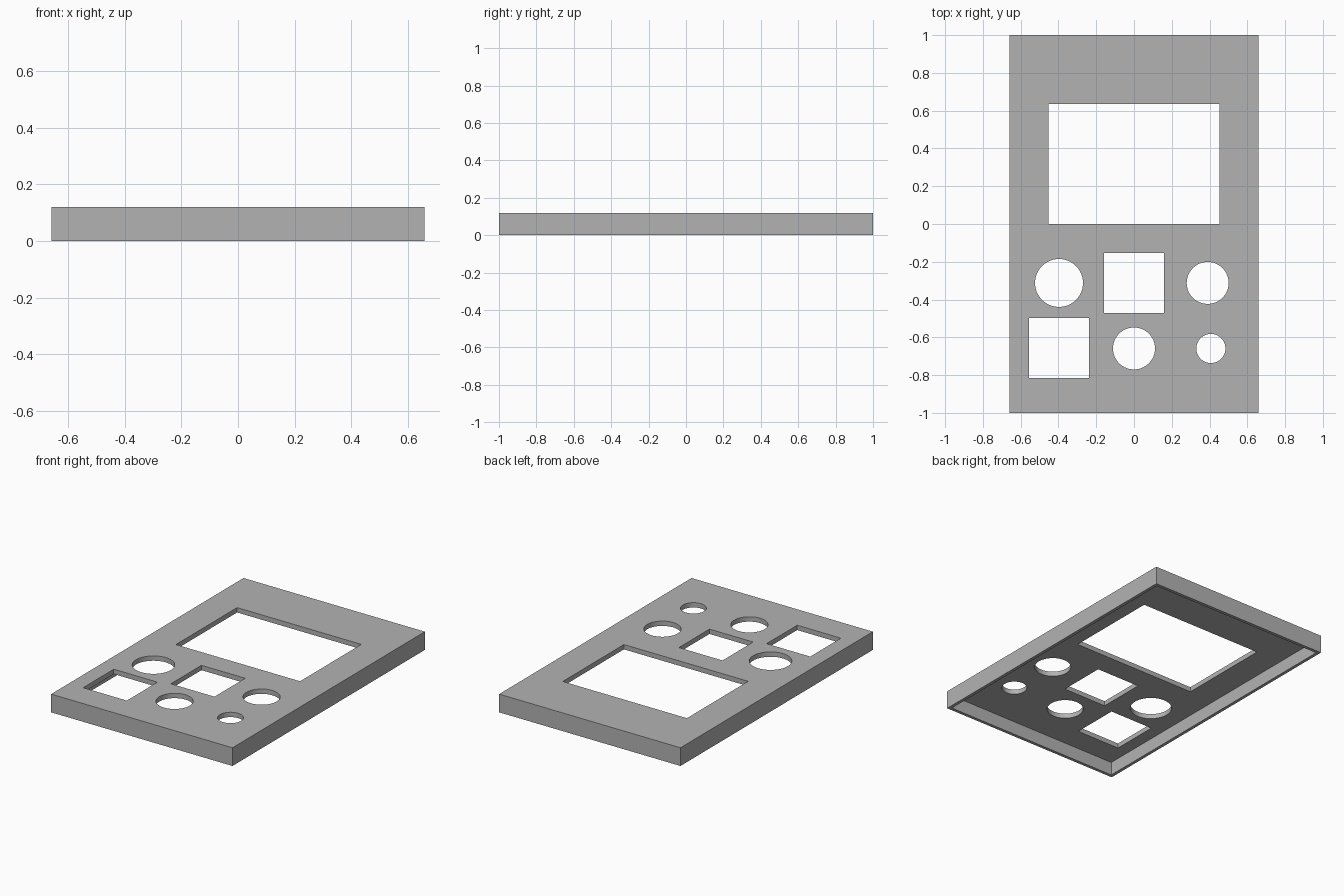
import bpy
import math

if "Cube" in bpy.data.objects:
    bpy.data.objects.remove(bpy.data.objects["Cube"])

W, L, H = 1.32, 2.0, 0.12      # outer size
PLATE, WALL = 0.032, 0.021     # face plate and side wall thickness

grey = bpy.data.materials.new("plain grey")
grey.diffuse_color = (0.45, 0.45, 0.45, 1)
grey.use_nodes = True
grey.node_tree.nodes["Principled BSDF"].inputs["Base Color"].default_value = grey.diffuse_color


def box(name, x0, x1, y0, y1, z0, z1):
    bpy.ops.mesh.primitive_cube_add(
        size=1, location=((x0 + x1) / 2, (y0 + y1) / 2, (z0 + z1) / 2))
    ob = bpy.context.object
    ob.name = name
    ob.scale = (x1 - x0, y1 - y0, z1 - z0)
    bpy.ops.object.transform_apply(location=False, rotation=False, scale=True)
    return ob


def disc(name, x, y, r):
    bpy.ops.mesh.primitive_cylinder_add(
        vertices=64, radius=r, depth=0.5, location=(x, y, H))
    bpy.context.object.name = name
    return bpy.context.object


# Enclosure lid, open underneath
lid = box("panel_lid", -W / 2, W / 2, -L / 2, L / 2, 0, H)
lid.data.materials.append(grey)

# Hollow, display window, button openings and knob holes
cutters = [
    box("hollow_cutter", -W / 2 + WALL, W / 2 - WALL,
        -L / 2 + WALL, L / 2 - WALL, -0.1, H - PLATE),
    box("window_cutter", -0.452, 0.452, 0.0, 0.636, -0.2, 0.4),
    box("centre_button_cutter", -0.159, 0.159, -0.471, -0.153, -0.2, 0.4),
    box("left_button_cutter", -0.556, -0.238, -0.816, -0.498, -0.2, 0.4),
    disc("large_hole_cutter", -0.397, -0.312, 0.127),
    disc("right_hole_cutter", 0.39, -0.312, 0.111),
    disc("middle_hole_cutter", 0.0, -0.659, 0.111),
    disc("small_hole_cutter", 0.407, -0.659, 0.077),
]
for c in cutters:
    mod = lid.modifiers.new(c.name, 'BOOLEAN')
    mod.operation = 'DIFFERENCE'
    mod.solver = 'EXACT'
    mod.object = c

# Apply the cuts and remove the helpers
bpy.ops.object.select_all(action='DESELECT')
lid.select_set(True)
bpy.context.view_layer.objects.active = lid
for c in cutters:
    bpy.ops.object.modifier_apply(modifier=c.name)
for c in cutters:
    bpy.data.objects.remove(c)
lid.data.materials.clear()
lid.data.materials.append(grey)
for p in lid.data.polygons:
    p.material_index = 0
bpy.ops.object.shade_smooth_by_angle(angle=math.radians(30))
